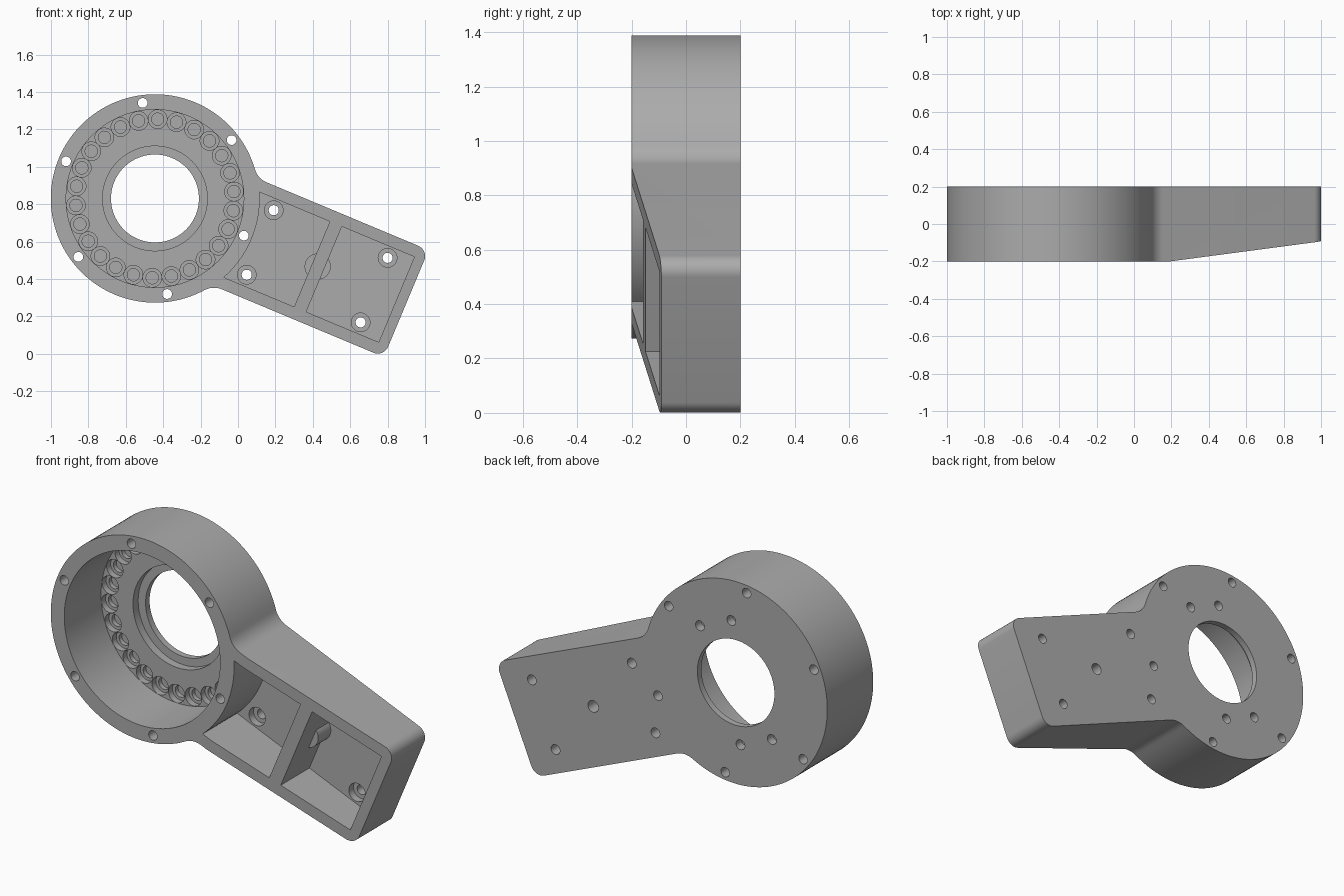
import bpy, bmesh
from math import radians, cos, sin, atan2, degrees, sqrt
from mathutils import Matrix, Vector

if "Cube" in bpy.data.objects:
    bpy.data.objects.remove(bpy.data.objects["Cube"], do_unlink=True)

FRONT, BACK, OUT = -0.2, 0.2, 0.5     # front face, back face, beyond the part
RING_R, ARM_W, ARM_END = 0.557, 0.31, 1.456
RING_FLOOR, ARM_FLOOR = 0.12, 0.1
RIM = 0.247                           # half width of the arm pockets

# The part is built with the arm along x, then tilted at the end.


def arc(cx, cz, r, a, b, n):
    steps = [radians(a + (b - a) * i / n) for i in range(n + 1)]
    return [(cx + r * cos(t), cz + r * sin(t)) for t in steps]


def extrude(bm, base, offset):
    verts = [bm.verts.new(p) for p in base]
    face = bm.faces.new(verts)
    new = bmesh.ops.extrude_face_region(bm, geom=[face])["geom"]
    bmesh.ops.translate(bm, vec=offset, verts=[v for v in new if isinstance(v, bmesh.types.BMVert)])


def prism(bm, pts, y0, y1):
    extrude(bm, [(x, y0, z) for x, z in pts], Vector((0, y1 - y0, 0)))


def cylinder(bm, x, z, r, y0, y1, n=32):
    prism(bm, arc(x, z, r, 0, 360, n)[:-1], y0, y1)


def finish(bm, name):
    bmesh.ops.recalc_face_normals(bm, faces=bm.faces)
    mesh = bpy.data.meshes.new(name)
    bm.to_mesh(mesh)
    bm.free()
    obj = bpy.data.objects.new(name, mesh)
    bpy.context.collection.objects.link(obj)
    return obj


def combine(body, bm, operation, name):
    tool = finish(bm, name)
    tool.hide_render = True
    mod = body.modifiers.new(name, "BOOLEAN")
    mod.operation, mod.solver, mod.object = operation, "EXACT", tool
    graph = bpy.context.evaluated_depsgraph_get()
    mesh = bpy.data.meshes.new_from_object(body.evaluated_get(graph))
    body.modifiers.clear()
    body.data = mesh
    bpy.data.objects.remove(tool, do_unlink=True)


def polar(r, deg):
    return r * cos(radians(deg)), r * sin(radians(deg))


# Solid body: ring, filleted into a round-cornered arm
fr, cr = 0.11, 0.06
fz = ARM_W + fr
fx = sqrt((RING_R + fr) ** 2 - fz ** 2)
a0 = degrees(atan2(fz, fx))
outline = arc(0, 0, RING_R, a0, 360 - a0, 110)
outline += arc(fx, -fz, fr, 180 - a0, 90, 10)[1:]
outline += arc(ARM_END - cr, cr - ARM_W, cr, -90, 0, 10)
outline += arc(ARM_END - cr, ARM_W - cr, cr, 0, 90, 10)
outline += arc(fx, fz, fr, 270, 180 + a0, 10)[:-1]
bm = bmesh.new()
prism(bm, outline, FRONT, BACK)
body = finish(bm, "ring_arm_housing")

# Sloped front of the arm
slope = 0.122
bm = bmesh.new()
side = [(x, FRONT + slope * (x - 0.56)) for x in (0.4, 1.7)] + [(1.7, -OUT), (0.4, -OUT)]
extrude(bm, [(x, y, -0.6) for x, y in side], Vector((0, 0, 1.2)))
combine(body, bm, "DIFFERENCE", "slope_cutter")

# Ring cavity and the two arm pockets
bm = bmesh.new()
cylinder(bm, 0, 0, 0.475, -OUT, RING_FLOOR, 112)
end = degrees(atan2(RIM, sqrt(0.56 ** 2 - RIM ** 2)))
prism(bm, arc(0, 0, 0.56, -end, end, 20) + [(0.91, RIM), (0.91, -RIM)], -OUT, ARM_FLOOR)
prism(bm, [(0.98, -RIM), (1.4, -RIM), (1.4, RIM), (0.98, RIM)], -OUT, ARM_FLOOR)
combine(body, bm, "DIFFERENCE", "pocket_cutter")

# Boss in the middle of the rib
bm = bmesh.new()
cylinder(bm, 0.943, 0, 0.07, -0.01, 0.14)
combine(body, bm, "UNION", "rib_boss")

# Recesses: bore step, ring of round seats, screw head counterbores
screws = [(x, z) for x in (0.61, 1.27) for z in (-0.187, 0.187)]
seats = [polar(0.424, i * 360 / 26) for i in range(26)]
bm = bmesh.new()
cylinder(bm, 0, 0, 0.28, 0, 0.165, 80)
for x, z in seats:
    cylinder(bm, x, z, 0.05, 0, 0.155, 24)
for x, z in screws:
    cylinder(bm, x, z, 0.05, 0.05, 0.14)
combine(body, bm, "DIFFERENCE", "recess_cutter")

# Holes: bore, seat bottoms, screws, rim holes and blind back holes
bm = bmesh.new()
cylinder(bm, 0, 0, 0.235, 0, OUT, 80)
for x, z in seats:
    cylinder(bm, x, z, 0.033, 0.1, 0.18, 24)
for x, z in screws:
    cylinder(bm, x, z, 0.027, 0, OUT, 24)
for i in range(6):
    cylinder(bm, *polar(0.515, i * 60), 0.026, -OUT, OUT, 24)
for a in (72, 108, 252, 288):
    cylinder(bm, *polar(0.336, a), 0.027, 0.15, OUT, 24)
cylinder(bm, 0.943, 0, 0.032, 0.04, OUT, 24)
combine(body, bm, "DIFFERENCE", "hole_cutter")

# Tilt into place
body.data.transform(Matrix.Translation((-0.444, 0, 0.831)) @ Matrix.Rotation(radians(22.7), 4, "Y"))

# Plain grey
grey = bpy.data.materials.new("plain_grey")
grey.use_nodes = True
color = (0.41, 0.41, 0.41, 1)
grey.diffuse_color = color
grey.node_tree.nodes["Principled BSDF"].inputs["Base Color"].default_value = color
body.data.materials.clear()
body.data.materials.append(grey)
for p in body.data.polygons:
    p.material_index = 0

bpy.ops.object.select_all(action="DESELECT")
body.select_set(True)
bpy.context.view_layer.objects.active = body
bpy.ops.object.shade_smooth_by_angle(angle=radians(30))
